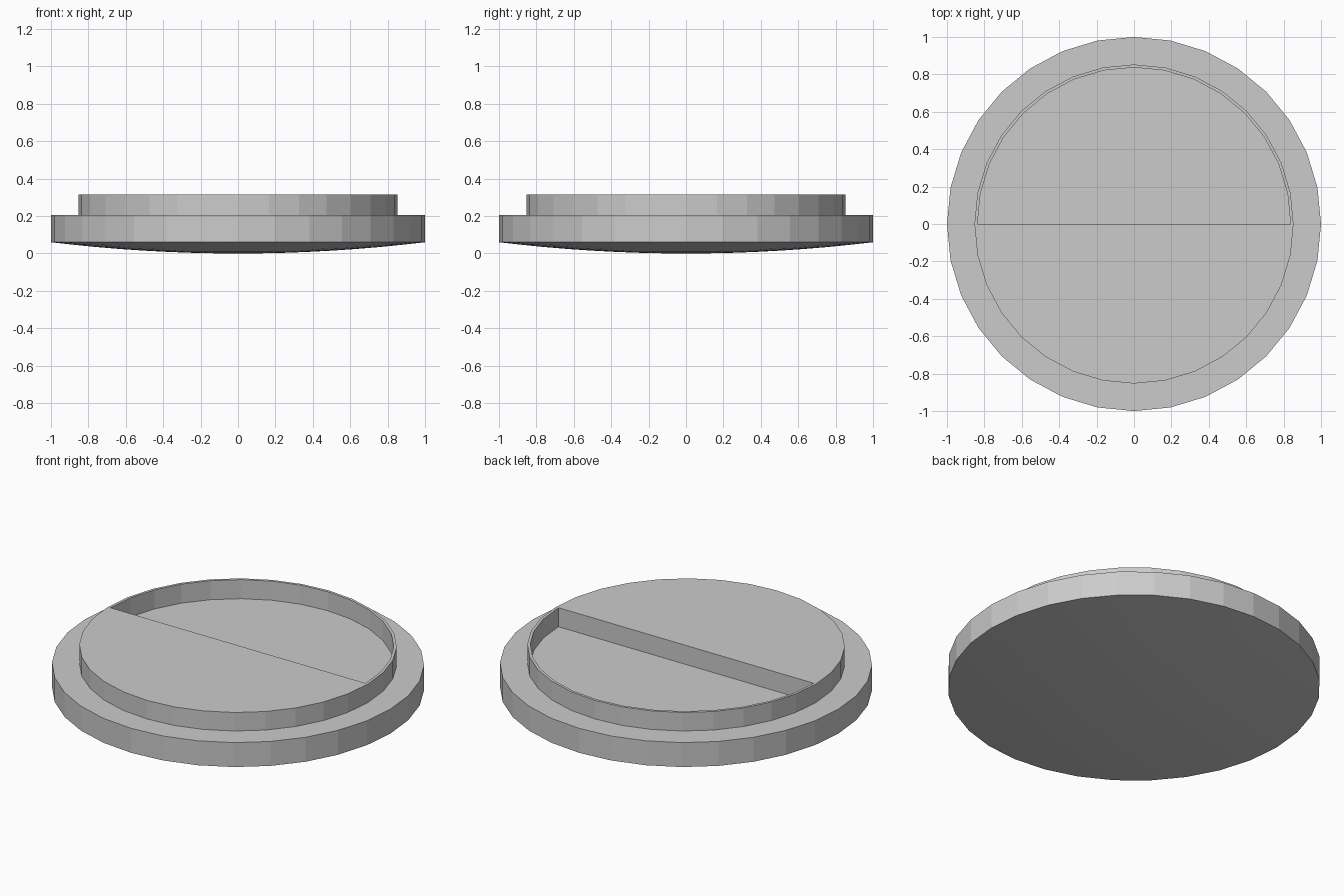
import bpy, bmesh, math

cube = bpy.data.objects.get("Cube")
if cube:
    bpy.data.objects.remove(cube, do_unlink=True)

SIDES = 32
RIM_R, PLUG_R, POCKET_R = 1.0, 0.853, 0.837
EDGE_Z, STEP_Z, TOP_Z = 0.06, 0.205, 0.315

grey = bpy.data.materials.new("light grey")
grey.use_nodes = True
colour = (0.6, 0.6, 0.6, 1)
grey.diffuse_color = colour
grey.node_tree.nodes["Principled BSDF"].inputs["Base Color"].default_value = colour


def ring(bm, radius, z, count=SIDES):
    return [bm.verts.new((radius * math.cos(math.tau * i / SIDES),
                          radius * math.sin(math.tau * i / SIDES), z)) for i in range(count)]


def bridge(bm, low, high):
    for i in range(len(low)):
        j = (i + 1) % len(low)
        bm.faces.new((low[i], low[j], high[j], high[i]))


def finish(bm, name):
    bmesh.ops.recalc_face_normals(bm, faces=bm.faces[:])
    mesh = bpy.data.meshes.new(name)
    bm.to_mesh(mesh)
    bm.free()
    mesh.materials.append(grey)
    obj = bpy.data.objects.new(name, mesh)
    bpy.context.collection.objects.link(obj)
    return obj


# Stepped disc with a shallow domed underside
bm = bmesh.new()
dome = [(RIM_R * k / 8, EDGE_Z * (k / 8) ** 2) for k in range(1, 9)]
walls = [(RIM_R, STEP_Z), (PLUG_R, STEP_Z), (PLUG_R, TOP_Z)]
rings = [ring(bm, r, z) for r, z in dome + walls]
for low, high in zip(rings, rings[1:]):
    bridge(bm, low, high)
centre = bm.verts.new((0, 0, 0))
for i in range(SIDES):
    bm.faces.new((centre, rings[0][(i + 1) % SIDES], rings[0][i]))
bm.faces.new(rings[-1])
for face in bm.faces:
    face.smooth = face.calc_center_median().z < EDGE_Z
# Crisp edge between dome and rim wall
outer = set(rings[len(dome) - 1])
for edge in bm.edges:
    if set(edge.verts) <= outer:
        edge.smooth = False
disc = finish(bm, "stepped_disc")

# Half-round pocket cut into the back of the top
bm = bmesh.new()
low = ring(bm, POCKET_R, STEP_Z - 0.003, SIDES // 2 + 1)
high = ring(bm, POCKET_R, TOP_Z + 0.1, SIDES // 2 + 1)
bridge(bm, low, high)
bm.faces.new(low)
bm.faces.new(high)
cutter = finish(bm, "pocket_cutter")
cutter.hide_render = True
cutter.hide_viewport = True

cut = disc.modifiers.new("pocket", 'BOOLEAN')
cut.operation = 'DIFFERENCE'
cut.solver = 'EXACT'
cut.object = cutter
